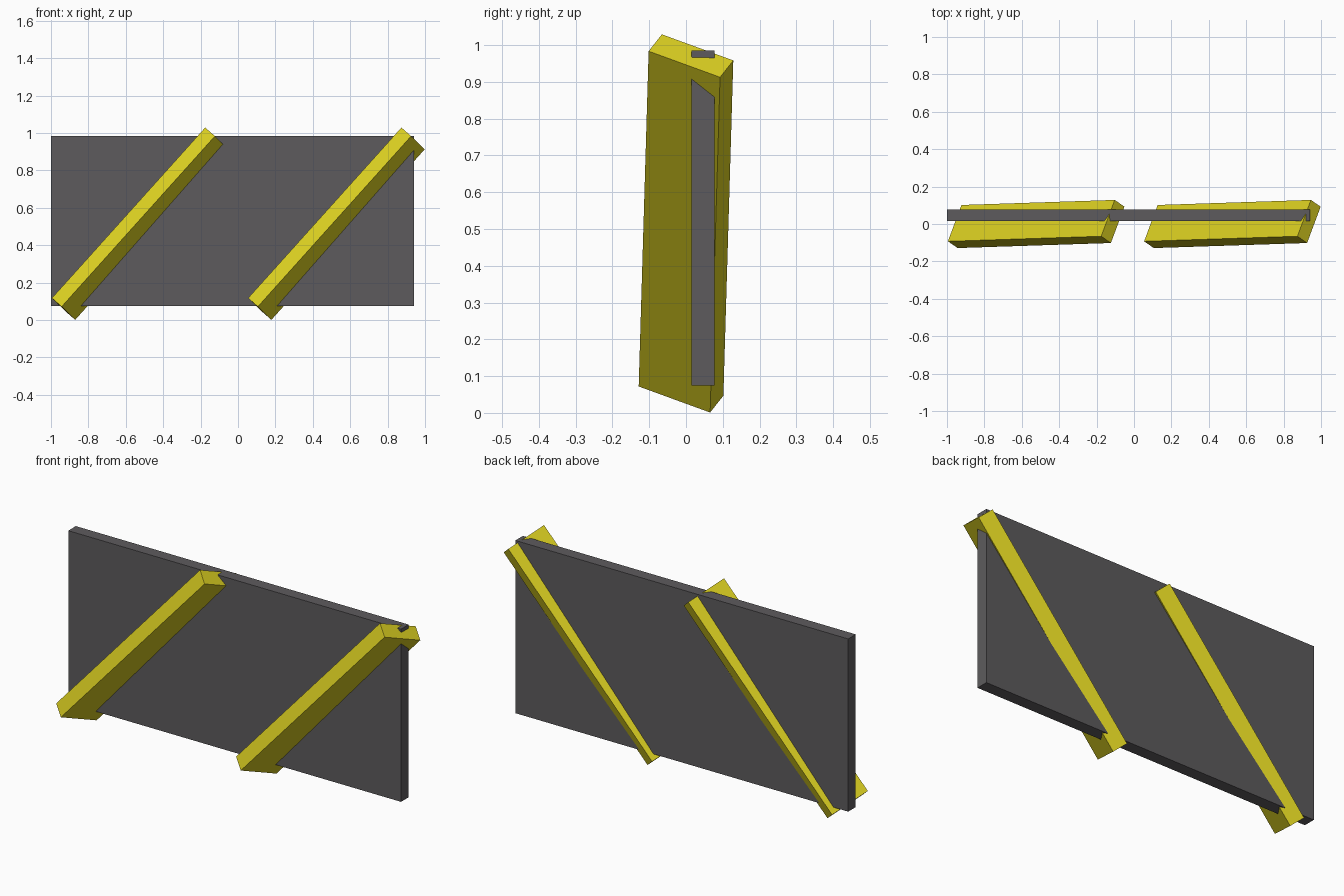
import bpy
from mathutils import Matrix, Vector

if "Cube" in bpy.data.objects:
    bpy.data.objects.remove(bpy.data.objects["Cube"])


def material(name, color):
    m = bpy.data.materials.new(name)
    m.diffuse_color = color
    m.use_nodes = True
    m.node_tree.nodes["Principled BSDF"].inputs["Base Color"].default_value = m.diffuse_color
    return m


def box(name, center, size, mat, rot=Matrix.Identity(3)):
    bpy.ops.mesh.primitive_cube_add(size=1)
    ob = bpy.context.object
    ob.name = name
    ob.matrix_world = (Matrix.Translation(center) @ rot.to_4x4()
                       @ Matrix.Diagonal((*size, 1)))
    ob.data.materials.append(mat)
    return ob


grey = material("dark_grey", (0.11, 0.105, 0.11, 1))
yellow = material("yellow", (0.70, 0.62, 0.015, 1))

# Thin upright panel
box("panel", (-0.03, 0.0465, 0.53), (1.94, 0.063, 0.91), grey)

# Beam axes: length direction, then width across the panel, then thickness
length = Vector((0.819, 0.027, 0.911)).normalized()
width = Vector((0.073, 0.194, -0.07))
width = (width - width.dot(length) * length).normalized()
thick = length.cross(width)
beam_rot = Matrix((length, width, thick)).transposed()

# Two slanted beams passing through the panel
for name, x in (("left_beam", -0.523), ("right_beam", 0.526)):
    box(name, (x, 0, 0.515), (1.226, 0.219, 0.078), yellow, beam_rot)
